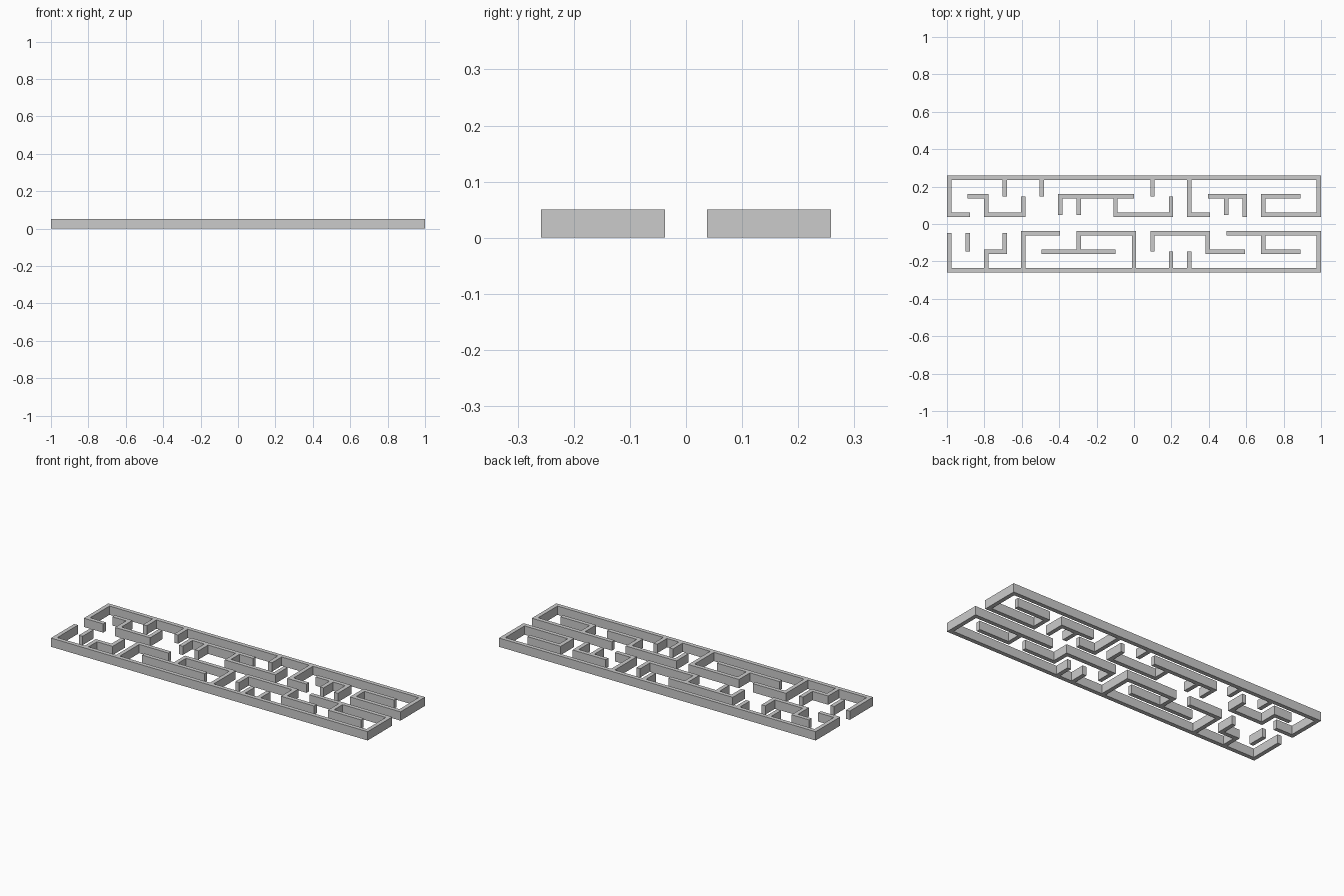
import bpy, bmesh

if "Cube" in bpy.data.objects:
    bpy.data.objects.remove(bpy.data.objects["Cube"])

CELL = 0.0988      # maze pitch: 20 x 5 cells
HALF = 0.0118      # half wall thickness
HEIGHT = 0.05

# Walls as polylines over grid nodes (column, row)
UPPER = [
    [(1, 3), (0, 3), (0, 5), (20, 5), (20, 3), (17, 3), (17, 4), (19, 4)],
    [(1, 4), (2, 4), (2, 3), (4, 3), (4, 4)],
    [(3, 4), (3, 5)], [(5, 4), (5, 5)], [(11, 4), (11, 5)],
    [(6, 3), (6, 4), (10, 4)], [(7, 3), (7, 4)],
    [(9, 4), (9, 3), (12, 3), (12, 4)],
    [(13, 5), (13, 3), (14, 3)],
    [(14, 4), (16, 4), (16, 3)], [(15, 3), (15, 4)],
]
UPPER_CAPS = [(1, 3), (14, 3), (16, 3)]   # free ends that run half a wall longer
LOWER = [
    [(0, 2), (0, 0), (20, 0), (20, 2), (15, 2)],
    [(1, 1), (1, 2)], [(2, 0), (2, 1), (3, 1), (3, 2)],
    [(4, 0), (4, 2), (6, 2)], [(5, 1), (9, 1)], [(7, 1), (7, 2)],
    [(7, 2), (10, 2), (10, 0)],
    [(11, 1), (11, 2), (14, 2), (14, 1), (16, 1)],
    [(12, 0), (12, 1)], [(13, 0), (13, 1)],
    [(17, 2), (17, 1), (19, 1)],
]
# T-junctions whose corner squares must be filled
LOWER_CAPS = [(7, 2)]


def line(k, middle):
    """Position of fine grid line k: three lines per node (-half, centre, +half)."""
    return (k // 3 - middle) * CELL + (k % 3 - 1) * HALF


def build_walls(name, paths, caps):
    filled = set()

    def fill(x0, x1, y0, y1):
        filled.update((x, y) for x in range(x0, x1) for y in range(y0, y1))

    def square(n):
        fill(3 * n[0], 3 * n[0] + 2, 3 * n[1], 3 * n[1] + 2)

    for path in paths:
        for a, b in zip(path, path[1:]):
            (xa, xb), (ya, yb) = sorted((a[0], b[0])), sorted((a[1], b[1]))
            if ya == yb:
                fill(3 * xa + 1, 3 * xb + 1, 3 * ya, 3 * ya + 2)
            else:
                fill(3 * xa, 3 * xa + 2, 3 * ya + 1, 3 * yb + 1)
        for node in path[1:-1]:
            square(node)
    for node in caps:
        square(node)

    # Flat wall plan, merged into clean outlines
    bm = bmesh.new()
    verts = {}

    def vert(x, y):
        if (x, y) not in verts:
            verts[x, y] = bm.verts.new((line(x, 10), line(y, 2.5), 0))
        return verts[x, y]

    for x, y in sorted(filled):
        bm.faces.new((vert(x, y), vert(x + 1, y), vert(x + 1, y + 1), vert(x, y + 1)))
    bmesh.ops.dissolve_limit(bm, angle_limit=0.01, verts=bm.verts, edges=bm.edges)
    bm.normal_update()
    mesh = bpy.data.meshes.new(name)
    bm.to_mesh(mesh)
    bm.free()
    obj = bpy.data.objects.new(name, mesh)
    bpy.context.collection.objects.link(obj)

    # Raise the plan to wall height
    mod = obj.modifiers.new("wall_height", 'SOLIDIFY')
    mod.thickness = HEIGHT
    mod.offset = 1
    return obj


build_walls("back_maze_walls", UPPER, UPPER_CAPS)
build_walls("front_maze_walls", LOWER, LOWER_CAPS)
